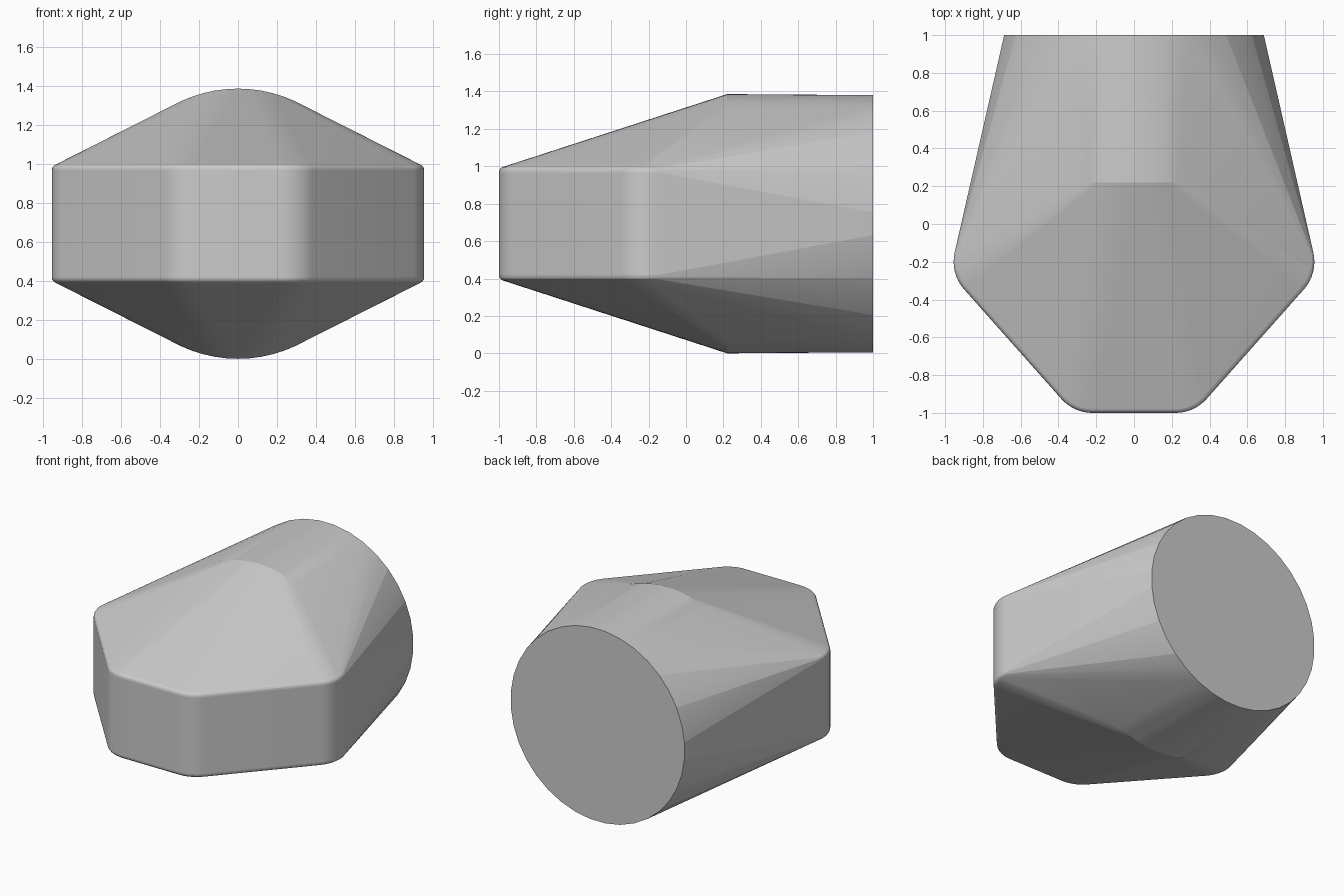
import bpy, bmesh
from math import sin, cos, pi, radians

if "Cube" in bpy.data.objects:
    bpy.data.objects.remove(bpy.data.objects["Cube"])

CZ = 0.693          # shared mid height of the body and barrel
HALF = 0.305        # half height of the straight-sided nose
R_CORNER = 0.22     # plan radius of the vertical corners
BEVEL = 0.03        # rounding of the horizontal edges

bm = bmesh.new()


def ring(y, radius, count, offset=0.0):
    for i in range(count):
        a = 2 * pi * (i + offset) / count
        bm.verts.new((radius * cos(a), y, CZ + radius * sin(a)))


def corner(cx, cy, start, end, steps=8):
    # rounded vertical corner with softened top and bottom edges, mirrored in x
    for i in range(steps + 1):
        a = radians(start + (end - start) * i / steps)
        for j in range(5):
            b = pi / 2 * j / 4
            r = R_CORNER - BEVEL * (1 - cos(b))
            h = HALF - BEVEL * (1 - sin(b))
            for sx in (-1, 1):
                for sz in (-1, 1):
                    bm.verts.new((sx * (cx + r * cos(a)), cy + r * sin(a), CZ + sz * h))


# Five-sided nose
corner(0.22, -0.78, -90, -41.7)
corner(0.735, -0.20, -41.7, 13)

# Round barrel: fine front ring, coarser open end
ring(0.22, 0.693, 72)
ring(1.0, 0.69, 36, 0.5)

# One tight skin around all the sections
hull = bmesh.ops.convex_hull(bm, input=bm.verts[:])
loose = [v for v in bm.verts if not v.link_faces]
bmesh.ops.delete(bm, geom=loose, context='VERTS')
bmesh.ops.dissolve_limit(bm, angle_limit=radians(0.5), verts=bm.verts[:], edges=bm.edges[:])
bmesh.ops.recalc_face_normals(bm, faces=bm.faces[:])

mesh = bpy.data.meshes.new("body_shell")
bm.to_mesh(mesh)
bm.free()
body = bpy.data.objects.new("body_shell", mesh)
bpy.context.collection.objects.link(body)
bpy.context.view_layer.objects.active = body
body.select_set(True)
bpy.ops.object.shade_smooth_by_angle(angle=radians(9))
